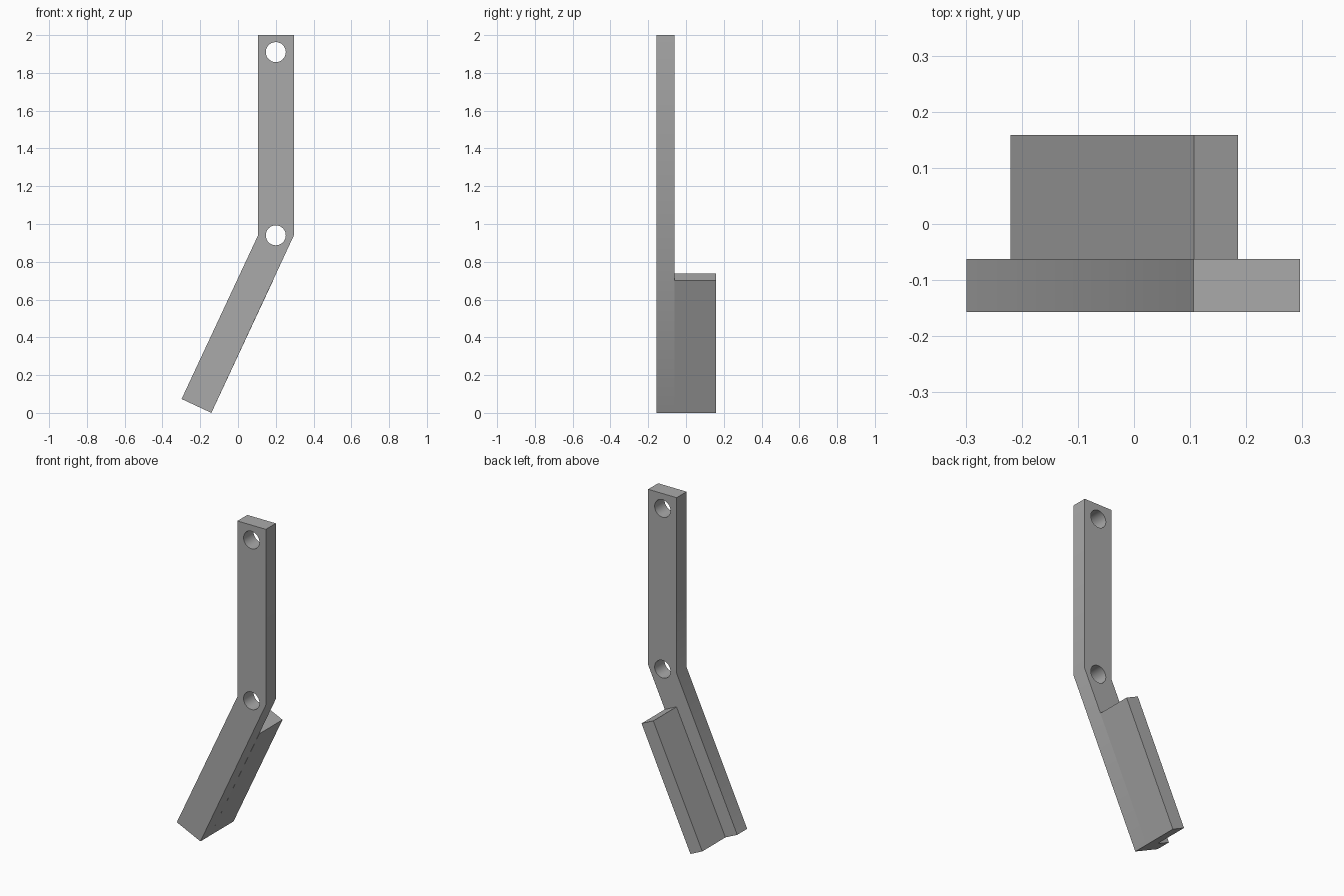
import bpy, bmesh
from math import radians, sin, cos, pi
from mathutils import Vector

cube = bpy.data.objects.get("Cube")
if cube:
    bpy.data.objects.remove(cube, do_unlink=True)

grey = bpy.data.materials.new("plain grey")
grey.use_nodes = True
colour = (0.4, 0.4, 0.4, 1)
grey.diffuse_color = colour
grey.node_tree.nodes["Principled BSDF"].inputs["Base Color"].default_value = colour

FRONT, STEP, BACK = -0.157, -0.062, 0.159
BEND = radians(25)
along = Vector((sin(BEND), cos(BEND)))       # up the slanted half
across = Vector((-cos(BEND), sin(BEND)))     # towards its left edge


def prism(name, profile, y0, y1):
    """Extrude an x-z outline from y0 to y1."""
    bm = bmesh.new()
    face = bm.faces.new([bm.verts.new((p[0], y0, p[1])) for p in profile])
    ext = bmesh.ops.extrude_face_region(bm, geom=[face])
    moved = [v for v in ext["geom"] if isinstance(v, bmesh.types.BMVert)]
    bmesh.ops.translate(bm, verts=moved, vec=(0, y1 - y0, 0))
    bmesh.ops.recalc_face_normals(bm, faces=bm.faces)
    mesh = bpy.data.meshes.new(name)
    bm.to_mesh(mesh)
    bm.free()
    mesh.materials.append(grey)
    obj = bpy.data.objects.new(name, mesh)
    bpy.context.collection.objects.link(obj)
    return obj


def select(obj):
    bpy.ops.object.select_all(action='DESELECT')
    obj.select_set(True)
    bpy.context.view_layer.objects.active = obj


# Bent flat arm
foot = Vector((-0.141, 0))
heel = foot + across * 0.174
arm = prism("bent_arm", [(0.106, 2), (0.106, 0.94), heel, foot,
                         (0.296, 0.94), (0.296, 2)], FRONT, STEP)

# Pin holes through the arm
for z in (1.91, 0.94):
    ring = [(0.2 + 0.053 * cos(i * pi / 16), z + 0.053 * sin(i * pi / 16))
            for i in range(32)]
    cutter = prism("hole_cutter", ring, FRONT - 0.1, STEP + 0.1)
    cutter.hide_render = True
    cut = arm.modifiers.new("pin hole", 'BOOLEAN')
    cut.operation, cut.solver, cut.object = 'DIFFERENCE', 'EXACT', cutter
    select(arm)
    bpy.ops.object.modifier_apply(modifier=cut.name)
    bpy.data.objects.remove(cutter, do_unlink=True)

# Grip block behind the outer half of the slanted part
top = foot + along * 0.773
block = prism("grip_block", [foot, top, top + across * 0.087,
                             foot + across * 0.087], STEP, BACK)

for obj in (arm, block):
    select(obj)
    bpy.ops.object.shade_smooth_by_angle(angle=radians(30))
